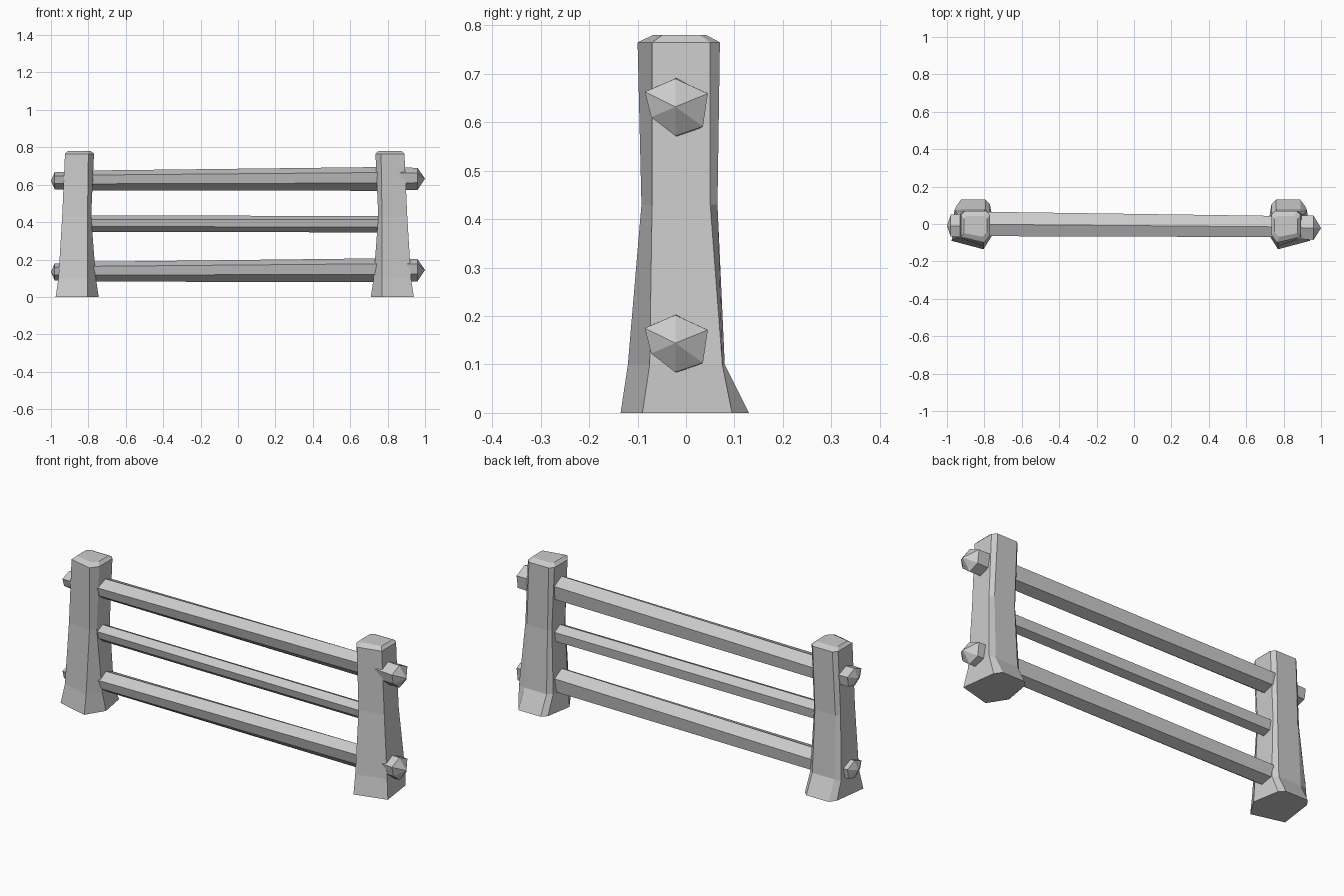
import bpy
import bmesh

if "Cube" in bpy.data.objects:
    bpy.data.objects.remove(bpy.data.objects["Cube"])

wood = bpy.data.materials.new("weathered_grey")
wood.use_nodes = True
GREY = (0.6, 0.6, 0.6, 1)
wood.diffuse_color = GREY
wood.node_tree.nodes["Principled BSDF"].inputs["Base Color"].default_value = GREY


def loft(name, rings, start_tip=None, end_tip=None):
    """Skin a list of equal-length rings; close each end with a cap or a tip."""
    bm = bmesh.new()
    loops = [[bm.verts.new(p) for p in ring] for ring in rings]
    n = len(loops[0])
    for a, b in zip(loops, loops[1:]):
        for i in range(n):
            j = (i + 1) % n
            bm.faces.new((a[i], a[j], b[j], b[i]))
    for loop, tip in ((loops[0], start_tip), (loops[-1], end_tip)):
        if tip:
            t = bm.verts.new(tip)
            for i in range(n):
                bm.faces.new((loop[i], loop[(i + 1) % n], t))
        else:
            bm.faces.new(loop)
    bmesh.ops.recalc_face_normals(bm, faces=bm.faces)
    mesh = bpy.data.meshes.new(name)
    bm.to_mesh(mesh)
    bm.free()
    mesh.materials.append(wood)
    obj = bpy.data.objects.new(name, mesh)
    bpy.context.collection.objects.link(obj)
    return obj


# Post: flared seven-sided sections, foot to bevelled top
# order: front, outer front, outer back, back outer, back inner, inner back, inner
FOOT = [(.77, -.135), (.94, -.09), (.915, .095), (.89, .13), (.76, .13), (.735, .105), (.71, -.04)]
ANKLE = [(.77, -.12), (.925, -.075), (.925, .075), (.89, .08), (.76, .08), (.735, .06), (.725, -.05)]
WAIST = [(.77, -.092), (.905, -.07), (.905, .05), (.885, .065), (.765, .065), (.75, .05), (.75, -.06)]
HEAD = [(.765, -.1), (.89, -.07), (.89, .05), (.87, .07), (.755, .07), (.735, .05), (.735, -.06)]
CROWN = [(.815 + (x - .815) * .8, -.01 + (y + .01) * .65) for x, y in HEAD]
SECTIONS = ((FOOT, 0), (ANKLE, .1), (WAIST, .43), (HEAD, .765), (CROWN, .78))


def post(name, side, shift):
    loft(name, [[(side * (x + shift), y, z) for x, y in ring] for ring, z in SECTIONS])


post("left_post", 1, 0)
post("right_post", -1, .035)

# Rails: irregular six-sided poles
HEX = [(0, .06), (-.063, .032), (-.05, -.022), (0, -.062), (.057, -.042), (.067, .028)]


def section(x, y, z, wide=1, tall=1):
    return [(x, y + a * wide, z + b * tall) for a, b in HEX]


# Long rails run through both posts and end in pointed pegs
for name, z in (("top_rail", .632), ("bottom_rail", .144)):
    loft(name, [
        section(-.98, -.01, z - .01, .9, .75),
        section(-.92, -.01, z - .01, .95, .75),
        section(-.77, -.002, z - .008, 1, .87),
        section(.75, -.015, z, .87, 1.04),
        section(.96, -.022, z, 1, .97),
    ], (-1, -.01, z - .01), (1, -.022, z))

# Thin middle rail stops inside the posts
loft("middle_rail", [section(-.84, -.01, .392, .72, .72),
                     section(.82, -.02, .39, .72, .72)])
